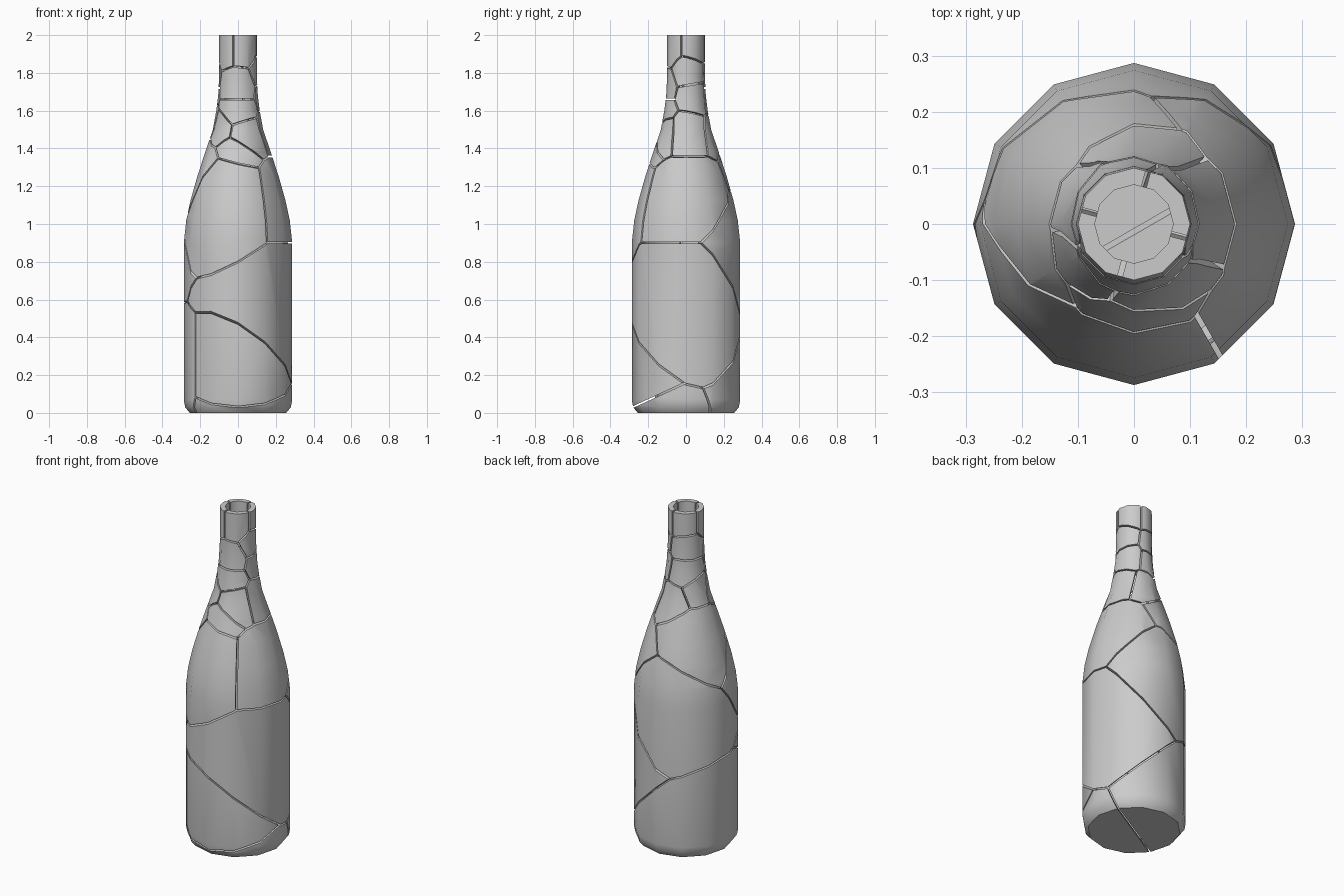
import bpy, bmesh, math
from mathutils import Vector

if "Cube" in bpy.data.objects:
    bpy.data.objects.remove(bpy.data.objects["Cube"])

SIDES, WALL, GAP = 12, 0.03, 0.009

# Outer bottle profile (radius, height), bottom to lip
OUTER = [(0.255, 0), (0.28, 0.03), (0.287, 0.07), (0.287, 0.9), (0.274, 1.02), (0.25, 1.13),
         (0.213, 1.26), (0.172, 1.385), (0.133, 1.5), (0.115, 1.6), (0.105, 1.68), (0.1, 1.78), (0.1, 2.0)]
# Inner profile: same shape, one wall thickness inward, from lip down to floor
INNER = [(r - WALL, max(z, WALL)) for r, z in reversed(OUTER) if z != 0.03]


def hollow_bottle():
    bm = bmesh.new()
    rings = []
    for r, z in OUTER + INNER:
        rings.append([bm.verts.new((r * math.cos(2 * math.pi * i / SIDES),
                                    r * math.sin(2 * math.pi * i / SIDES), z)) for i in range(SIDES)])
    for a, b in zip(rings, rings[1:]):
        for i in range(SIDES):
            j = (i + 1) % SIDES
            bm.faces.new((a[i], a[j], b[j], b[i]))
    bm.faces.new(rings[0][::-1])
    bm.faces.new(rings[-1])
    bmesh.ops.recalc_face_normals(bm, faces=bm.faces)
    return bm


# Large body shards: cell direction and offset (weighted Voronoi cells)
BODY = [
    ("base_front_shard", (-0.076, -0.134, 0.27), 0.1245),
    ("base_back_shard", (-0.201, 0.083, 0.37), 0.1245),
    ("lower_front_shard", (-0.076, -0.18, 0.37), 0.1085),
    ("middle_right_shard", (0.12, 0.02, 0.72), 0.0),
    ("middle_back_shard", (-0.026, 0.166, 0.902), -0.1365),
    ("shoulder_front_shard", (-0.09, -0.1, 1.1), -0.338),
    ("shoulder_right_shard", (0.12, 0.02, 1.1), -0.342),
    ("shoulder_left_shard", (-0.146, 0.046, 1.202), -0.46),
]
# Small neck shards: plain cell centres
NECK = [
    (-0.03, -0.14, 1.37), (-0.10, -0.08, 1.50), (0.04, -0.11, 1.48), (0.0, -0.10, 1.60),
    (0.0, -0.10, 1.72), (0.13, 0.02, 1.50), (0.10, 0.05, 1.68), (0.10, 0.03, 1.80),
    (0.0, 0.13, 1.47), (-0.12, 0.04, 1.53), (-0.05, 0.08, 1.66), (-0.05, 0.08, 1.78),
]
cells = [(n, Vector(s), b) for n, s, b in BODY]
lip = [(0.085 * math.cos(math.radians(a)), 0.085 * math.sin(math.radians(a)), 1.94)
       for a in (45, 105, 225, 285)]
for k, p in enumerate(NECK + lip):
    s = Vector(p)
    name = f"neck_shard_{k + 1}" if k < len(NECK) else f"lip_shard_{k - len(NECK) + 1}"
    cells.append((name, s, -s.length_squared / 2 + 0.247))


def cut(bm, point, normal):
    # Remove everything beyond the plane and close the cut
    bmesh.ops.bisect_plane(bm, geom=bm.verts[:] + bm.edges[:] + bm.faces[:], dist=1e-6,
                           plane_co=point, plane_no=normal, clear_outer=True)
    rim = [e for e in bm.edges if len(e.link_faces) == 1]
    if rim:
        bmesh.ops.triangle_fill(bm, edges=rim, use_beauty=True, use_dissolve=False, normal=normal)


# Carve every shard out of the whole bottle, leaving a thin crack around it
source = hollow_bottle()
shards = []
for name, s, b in cells:
    bm = source.copy()
    for other, s2, b2 in cells:
        if other == name:
            continue
        n = s2 - s
        length = n.length
        n.normalize()
        cut(bm, n * ((b - b2) / length - GAP / 2), n)
        if not bm.faces:
            break
    if bm.faces:
        bmesh.ops.remove_doubles(bm, verts=bm.verts, dist=1e-5)
        bmesh.ops.recalc_face_normals(bm, faces=bm.faces)
        me = bpy.data.meshes.new(name)
        bm.to_mesh(me)
        ob = bpy.data.objects.new(name, me)
        bpy.context.collection.objects.link(ob)
        shards.append(ob)
    bm.free()
source.free()

# Smooth around the glass, sharp along the cracks
for ob in shards:
    ob.select_set(True)
bpy.context.view_layer.objects.active = shards[0]
bpy.ops.object.shade_smooth_by_angle(angle=math.radians(35))
